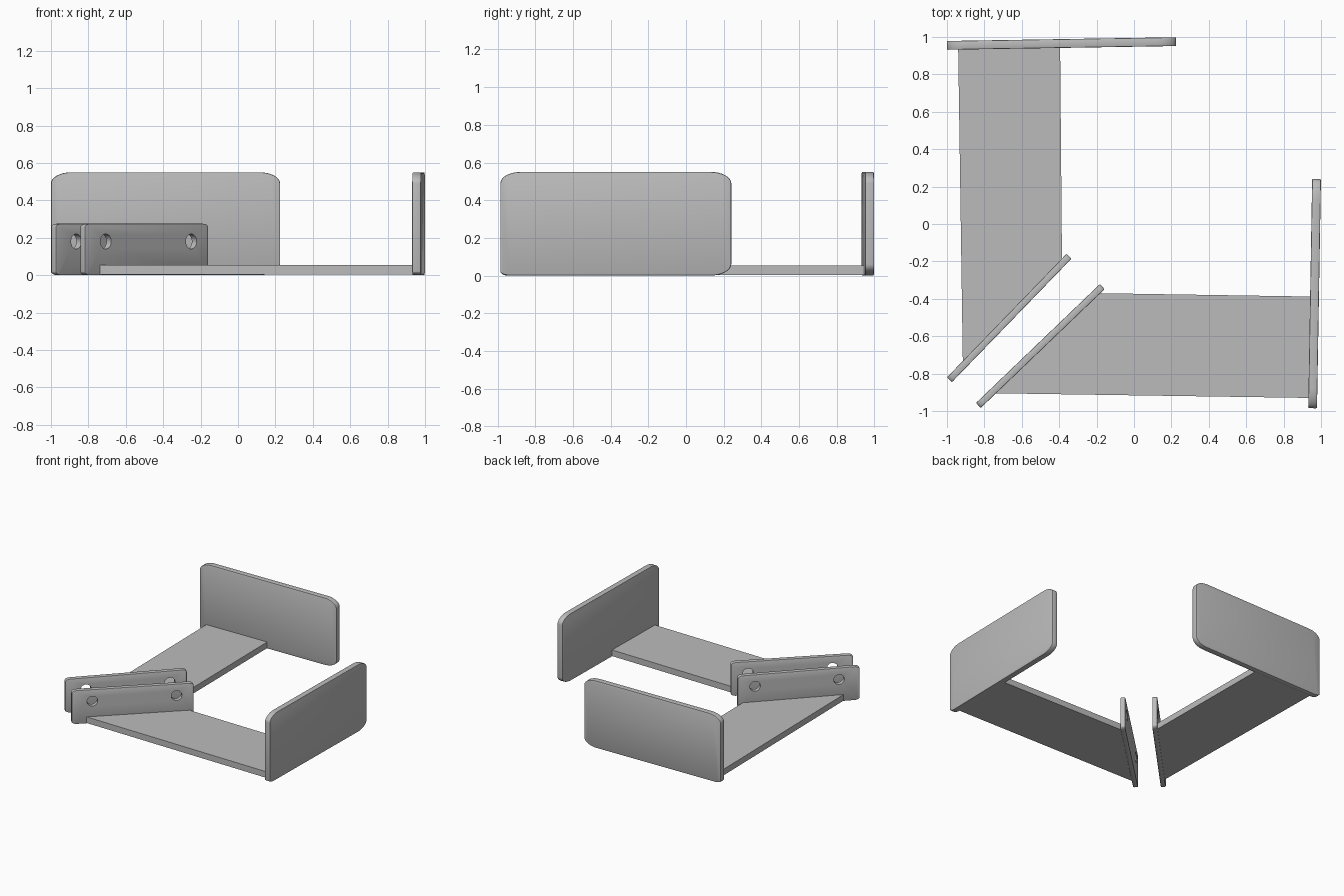
import bpy, bmesh, math
from mathutils import Vector, Matrix

cube = bpy.data.objects.get("Cube")
if cube:
    bpy.data.objects.remove(cube)

grey = bpy.data.materials.new("plain grey")
grey.use_nodes = True
grey.diffuse_color = (0.5, 0.5, 0.5, 1)
grey.node_tree.nodes["Principled BSDF"].inputs["Base Color"].default_value = (0.5, 0.5, 0.5, 1)


def solid(name, outline, depth):
    """Extrude a list of points by a depth vector into a closed solid."""
    bm = bmesh.new()
    face = bm.faces.new([bm.verts.new(p) for p in outline])
    made = bmesh.ops.extrude_face_region(bm, geom=[face])["geom"]
    moved = [g for g in made if isinstance(g, bmesh.types.BMVert)]
    bmesh.ops.translate(bm, verts=moved, vec=depth)
    bmesh.ops.recalc_face_normals(bm, faces=bm.faces)
    mesh = bpy.data.meshes.new(name)
    bm.to_mesh(mesh)
    bm.free()
    mesh.materials.append(grey)
    obj = bpy.data.objects.new(name, mesh)
    bpy.context.collection.objects.link(obj)
    return obj


def activate(obj):
    bpy.ops.object.select_all(action="DESELECT")
    obj.select_set(True)
    bpy.context.view_layer.objects.active = obj


def apply(obj, kind, **settings):
    mod = obj.modifiers.new(kind.lower(), kind)
    for key, value in settings.items():
        setattr(mod, key, value)
    activate(obj)
    bpy.ops.object.modifier_apply(modifier=mod.name)


def upright_plate(name, start, end, height, thick, radii, small, holes=()):
    """Standing plate along start-end; radii are for the large and small corners."""
    a, b = Vector((*start, 0)), Vector((*end, 0))
    along = (b - a).normalized()
    normal = Vector((-along.y, along.x, 0))
    length = (b - a).length
    corners = [(0, 0, small), (length, 0, radii), (length, height, radii), (0, height, radii)]
    outline = []
    for i, (u, z, (ru, rz)) in enumerate(corners):
        cu = u + (ru if u == 0 else -ru)
        cz = z + (rz if z == 0 else -rz)
        for k in range(9):
            t = math.pi * (1 + i / 2 + k / 16)
            outline.append(a + along * (cu + ru * math.cos(t)) - normal * thick / 2
                           + Vector((0, 0, cz + rz * math.sin(t))))
    plate = solid(name, outline, normal * thick)
    apply(plate, "BEVEL", width=0.005, segments=2, limit_method="ANGLE", angle_limit=math.radians(50))

    # Round screw holes
    for t in holes:
        centre = a.lerp(b, t) + Vector((0, 0, 0.18))
        ring = [centre - normal * 0.1 + 0.04 * (along * math.cos(w) + Vector((0, 0, math.sin(w))))
                for w in (math.tau * k / 32 for k in range(32))]
        cutter = solid("hole_cutter", ring, normal * 0.2)
        cutter.hide_render = True
        apply(plate, "BOOLEAN", object=cutter, operation="DIFFERENCE", solver="EXACT")
        bpy.data.objects.remove(cutter)
    activate(plate)
    bpy.ops.object.shade_smooth_by_angle(angle=math.radians(30))
    return plate


def bracket(side, base, guard, mount):
    """Floor panel with a tall guard at one end and a drilled mount at the other."""
    solid(side + "_floor_panel", [Vector((*p, 0.004)) for p in base], Vector((0, 0, 0.05)))
    upright_plate(side + "_guard_plate", *guard, 0.55, 0.047, (0.11, 0.06), (0.06, 0.02))
    upright_plate(side + "_mount_plate", *mount, 0.275, 0.037, (0.04, 0.02), (0.04, 0.02), (0.17, 0.86))


bracket("back",
        [(-0.94, 0.94), (-0.395, 0.95), (-0.385, -0.20), (-0.915, -0.75)],
        [(-1.0, 0.955), (0.225, 0.975)],
        [(-0.987, -0.833), (-0.347, -0.172)])
bracket("front",
        [(0.945, -0.93), (0.95, -0.388), (-0.19, -0.37), (-0.745, -0.905)],
        [(0.955, -0.985), (0.976, 0.24)],
        [(-0.832, -0.97), (-0.17, -0.335)])
